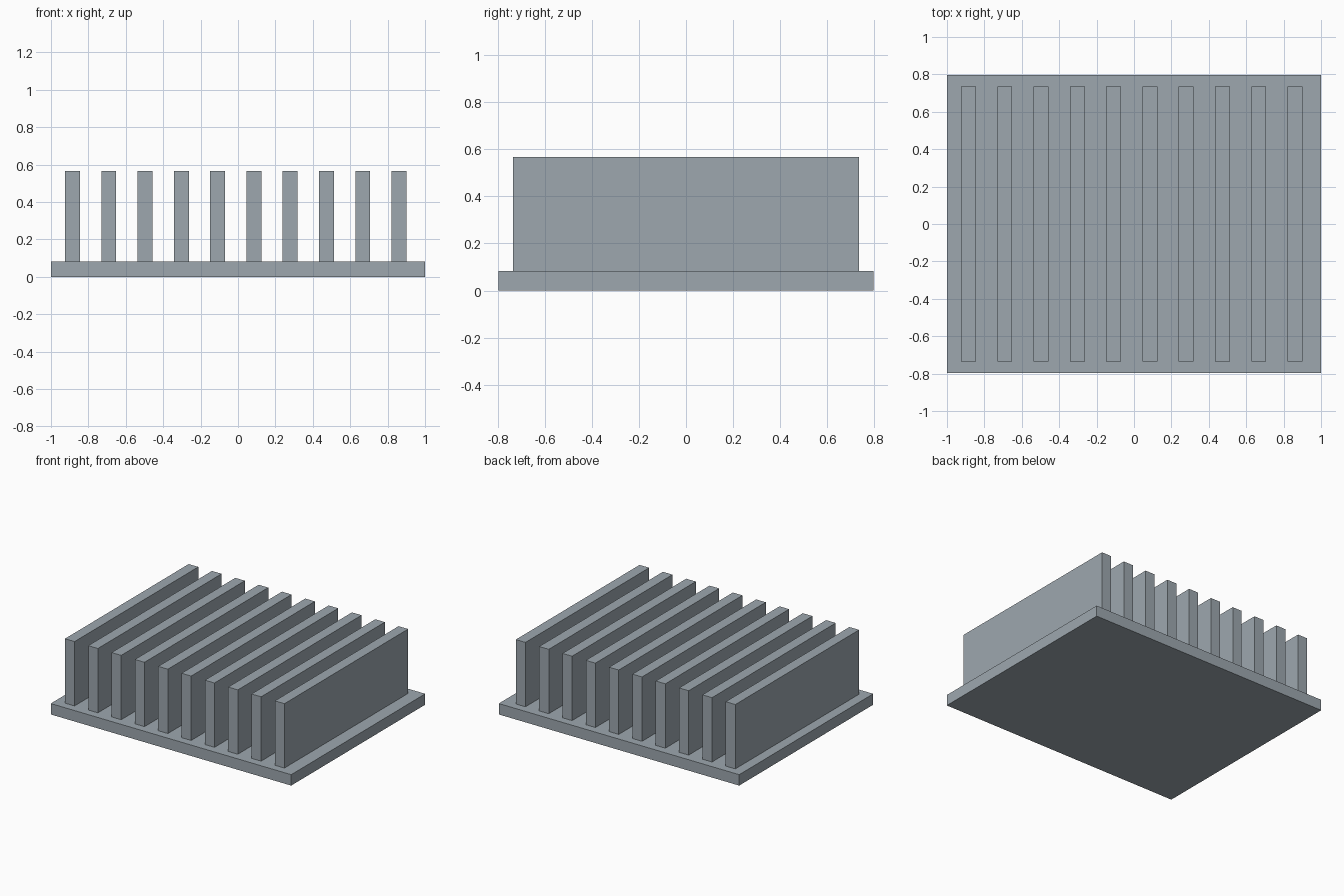
import bpy

default = bpy.data.objects.get("Cube")
if default:
    bpy.data.objects.remove(default, do_unlink=True)

# Brushed metal colour shared by all parts
metal = bpy.data.materials.new("grey_metal")
metal.use_nodes = True
colour = (0.34, 0.39, 0.43, 1.0)
metal.diffuse_color = colour
metal.node_tree.nodes["Principled BSDF"].inputs["Base Color"].default_value = colour


def box(name, x, width, depth, bottom, top):
    """Box centred on y = 0, spanning bottom to top in z."""
    bpy.ops.mesh.primitive_cube_add(size=1, location=(x, 0, (bottom + top) / 2))
    obj = bpy.context.object
    obj.name = name
    obj.scale = (width, depth, top - bottom)
    bpy.ops.object.transform_apply(location=False, rotation=False, scale=True)
    obj.data.materials.append(metal)
    return obj


BASE_TOP = 0.082
FIN_COUNT = 10
FIN_PITCH = 0.194
FIRST_FIN_X = -0.885

# Flat base plate
box("base_plate", 0, 2.0, 1.592, 0, BASE_TOP)

# Row of upright cooling fins
for i in range(FIN_COUNT):
    box(f"fin_{i + 1}", FIRST_FIN_X + i * FIN_PITCH, 0.08, 1.47, BASE_TOP, 0.566)
